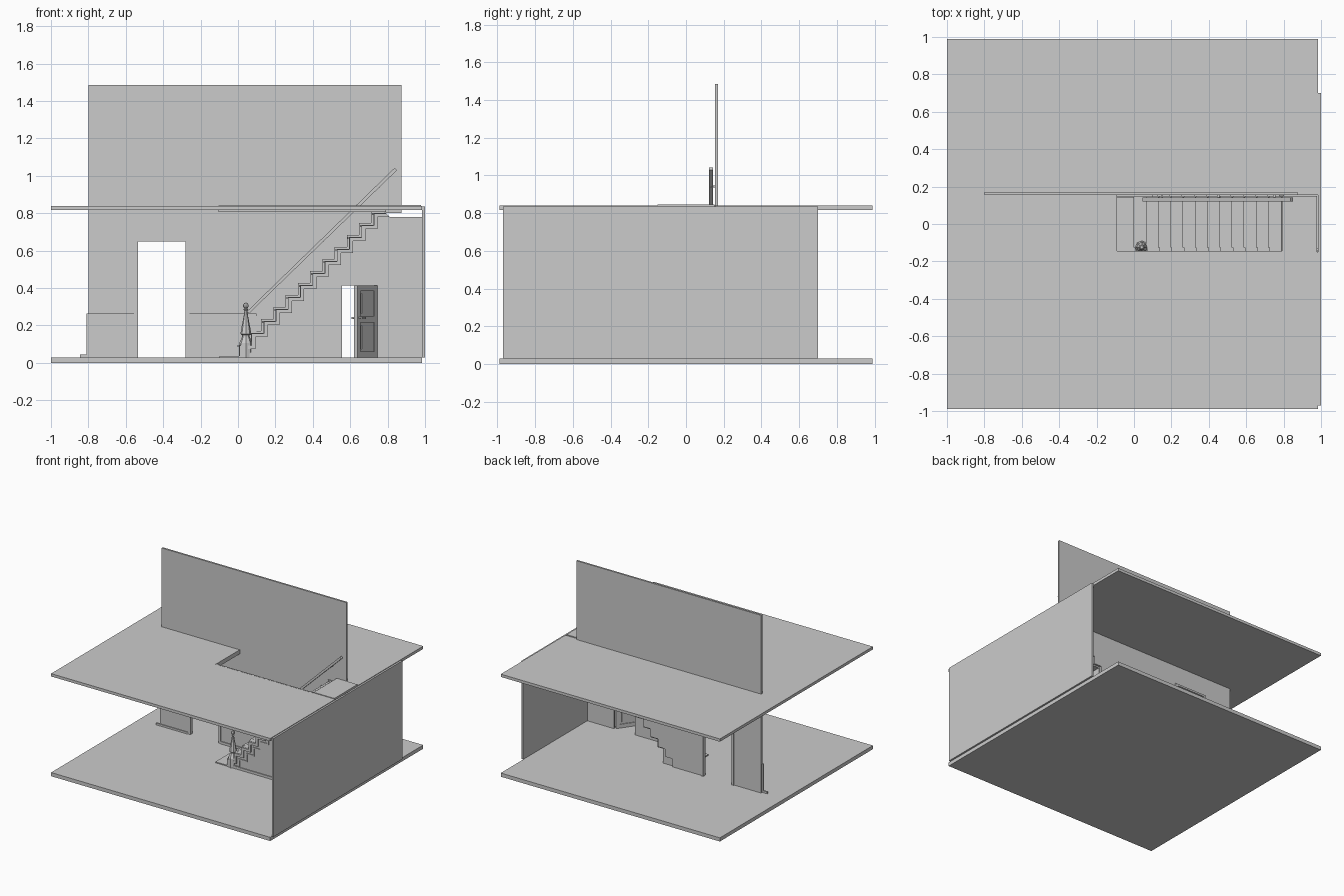
import bpy, bmesh, math
from mathutils import Vector

if "Cube" in bpy.data.objects:
    bpy.data.objects.remove(bpy.data.objects["Cube"])


def prism(name, pts, a, b, axis='y'):
    """Extrude an outline: xz points along y, or xy points along z."""
    bm = bmesh.new()
    at = (lambda p, q, t: (p, t, q)) if axis == 'y' else (lambda p, q, t: (p, q, t))
    face = bm.faces.new([bm.verts.new(at(p, q, a)) for p, q in pts])
    ext = bmesh.ops.extrude_face_region(bm, geom=[face])
    top = [v for v in ext['geom'] if isinstance(v, bmesh.types.BMVert)]
    d = Vector((0, b - a, 0)) if axis == 'y' else Vector((0, 0, b - a))
    bmesh.ops.translate(bm, verts=top, vec=d)
    bmesh.ops.recalc_face_normals(bm, faces=bm.faces)
    me = bpy.data.meshes.new(name)
    bm.to_mesh(me)
    bm.free()
    ob = bpy.data.objects.new(name, me)
    bpy.context.collection.objects.link(ob)
    return ob


def box(name, x0, x1, y0, y1, z0, z1):
    return prism(name, [(x0, z0), (x1, z0), (x1, z1), (x0, z1)], y0, y1)


def lathe(name, profile, sides, loc):
    bm = bmesh.new()
    vs = [bm.verts.new((r, 0, z)) for r, z in profile]
    es = [bm.edges.new(p) for p in zip(vs, vs[1:])]
    bmesh.ops.spin(bm, geom=vs + es, axis=(0, 0, 1), cent=(0, 0, 0),
                   steps=sides, angle=2 * math.pi)
    bmesh.ops.remove_doubles(bm, verts=bm.verts, dist=1e-4)
    bmesh.ops.recalc_face_normals(bm, faces=bm.faces)
    me = bpy.data.meshes.new(name)
    bm.to_mesh(me)
    bm.free()
    ob = bpy.data.objects.new(name, me)
    ob.location = loc
    bpy.context.collection.objects.link(ob)
    return ob


F = 0.03                                   # floor level
RUN, RISE, X0 = 0.0654, 0.0642, 0.005


def steps(d):
    """Stepped line up the stairs, pushed down and right by d."""
    pts = [(X0 + d, F)]
    for i in range(12):
        z = 0.095 + RISE * i - d
        pts += [(X0 + RUN * i + d, z), (X0 + RUN * (i + 1) + d, z)]
    return pts


def band(a, b):
    return steps(a) + steps(b)[::-1]


# Floors: lower slab and upper slab with stairwell opening
box("lower_floor", -1, 0.985, -0.99, 0.99, 0, F)
prism("upper_floor", [(-1, -0.99), (0.985, -0.99), (0.985, -0.15), (-0.1, -0.15),
                      (-0.1, 0.155), (0.985, 0.155), (0.985, 0.99), (-1, 0.99)],
      0.817, 0.84, 'z')
box("upper_landing", 0.79, 0.978, -0.15, 0.15, 0.817, 0.845)
box("side_wall", 0.985, 1.0, -0.97, 0.70, F, 0.835)

# Stairwell trim
box("well_trim_front", -0.1, 0.79, -0.155, -0.145, 0.807, 0.841)
box("well_trim_end", -0.105, -0.092, -0.155, 0.155, 0.807, 0.841)

# Back wall: doorway on the left, cut away below the stairs
prism("back_wall", [(-0.8, F), (-0.535, F), (-0.535, 0.65), (-0.28, 0.65), (-0.28, F)]
      + steps(0) + [(0.875, 0.8), (0.875, 1.485), (-0.8, 1.485)], 0.155, 0.17)

# Doorway casing
prism("doorway_casing", [(-0.555, F), (-0.535, F), (-0.535, 0.65), (-0.28, 0.65),
                         (-0.28, F), (-0.26, F), (-0.26, 0.665), (-0.555, 0.665)],
      0.147, 0.178)

# Wainscot with base and cap rails
for n, xa, xb in (("left", -0.81, -0.555), ("right", -0.26, 0.1)):
    box("wainscot_" + n, xa, xb, 0.150, 0.156, F, 0.25)
    box("wainscot_cap_" + n, xa, xb, 0.145, 0.156, 0.25, 0.263)
box("baseboard_left", -0.845, -0.555, 0.143, 0.156, F, 0.045)
box("baseboard_right", -0.26, 0.02, 0.143, 0.156, F, 0.05)

# Stairs, with stringer trims at each side
box("stair_foot_plate", -0.1, 0.04, -0.15, 0.15, F, 0.038)
prism("stairs", band(0, 0.012), -0.145, 0.155)
prism("front_stringer", band(0.002, 0.022), -0.155, -0.125)
prism("wall_stringer", band(-0.012, 0.012), 0.146, 0.154)
for i in range(12):
    x, z = X0 + RUN * i, 0.095 + RISE * i
    box("tread_nosing", x - 0.007, x + 0.01, -0.125, 0.145, z - 0.01, z + 0.001)

# Wall under the stairs, with cupboard opening
st = steps(0.02)[:-1]
prism("under_stair_wall", st + [(0.985, st[-1][1]), (0.985, F), (0.745, F),
      (0.745, 0.415), (0.555, 0.415), (0.555, F)], -0.145, -0.13)
prism("under_stair_moulding", band(0.04, 0.05)[1:-1], -0.15, -0.144)
for n, xa, xb in (("a", 0.03, 0.54), ("b", 0.755, 0.98)):
    box("under_stair_baseboard_" + n, xa, xb, -0.152, -0.144, F, 0.05)

# Cupboard door, hinged open outward
W = 0.187
parts = [box("door_leaf", -W, 0, 0.002, 0.010, F, 0.413)]
for xa, xb, za, zb in ((-W, -W + 0.03, F, 0.413), (-0.03, 0, F, 0.413),
                       (-W + 0.03, -0.03, F, 0.06), (-W + 0.03, -0.03, 0.215, 0.25),
                       (-W + 0.03, -0.03, 0.385, 0.413)):
    parts.append(box("door_frame", xa, xb, -0.004, 0.016, za, zb))
for za, zb in ((0.075, 0.2), (0.265, 0.37)):
    parts.append(box("door_panel", -W + 0.045, -0.045, -0.002, 0.014, za, zb))
parts.append(box("door_handle_stem", -W + 0.012, -W + 0.02, -0.025, 0.035, 0.236, 0.244))
for ya, yb in ((-0.03, -0.022), (0.032, 0.04)):
    parts.append(box("door_handle", -W + 0.01, -W + 0.045, ya, yb, 0.235, 0.245))
for ob in parts:
    ob.location = (0.743, -0.148, 0)
    ob.rotation_euler = (0, 0, math.radians(54.5))

# Newel post at the stair foot
lathe("newel_post", [(0, 0.03), (0.035, 0.03), (0.035, 0.105), (0.02, 0.14),
                     (0.02, 0.148), (0.029, 0.155), (0.026, 0.175), (0.011, 0.255),
                     (0.008, 0.28), (0.013, 0.285), (0.007, 0.291), (0.015, 0.3),
                     (0.015, 0.31), (0.008, 0.32), (0, 0.322)], 8, (0.042, -0.125, 0))

# Handrail on the wall, with brackets
prism("handrail", [(0.045, 0.272), (0.06, 0.265), (0.85, 1.03), (0.838, 1.043)], 0.121, 0.143)
for x in (0.15, 0.45, 0.75):
    z = 0.27 + (x - 0.05) * 0.968
    box("rail_bracket", x - 0.006, x + 0.006, 0.13, 0.157, z - 0.012, z)
